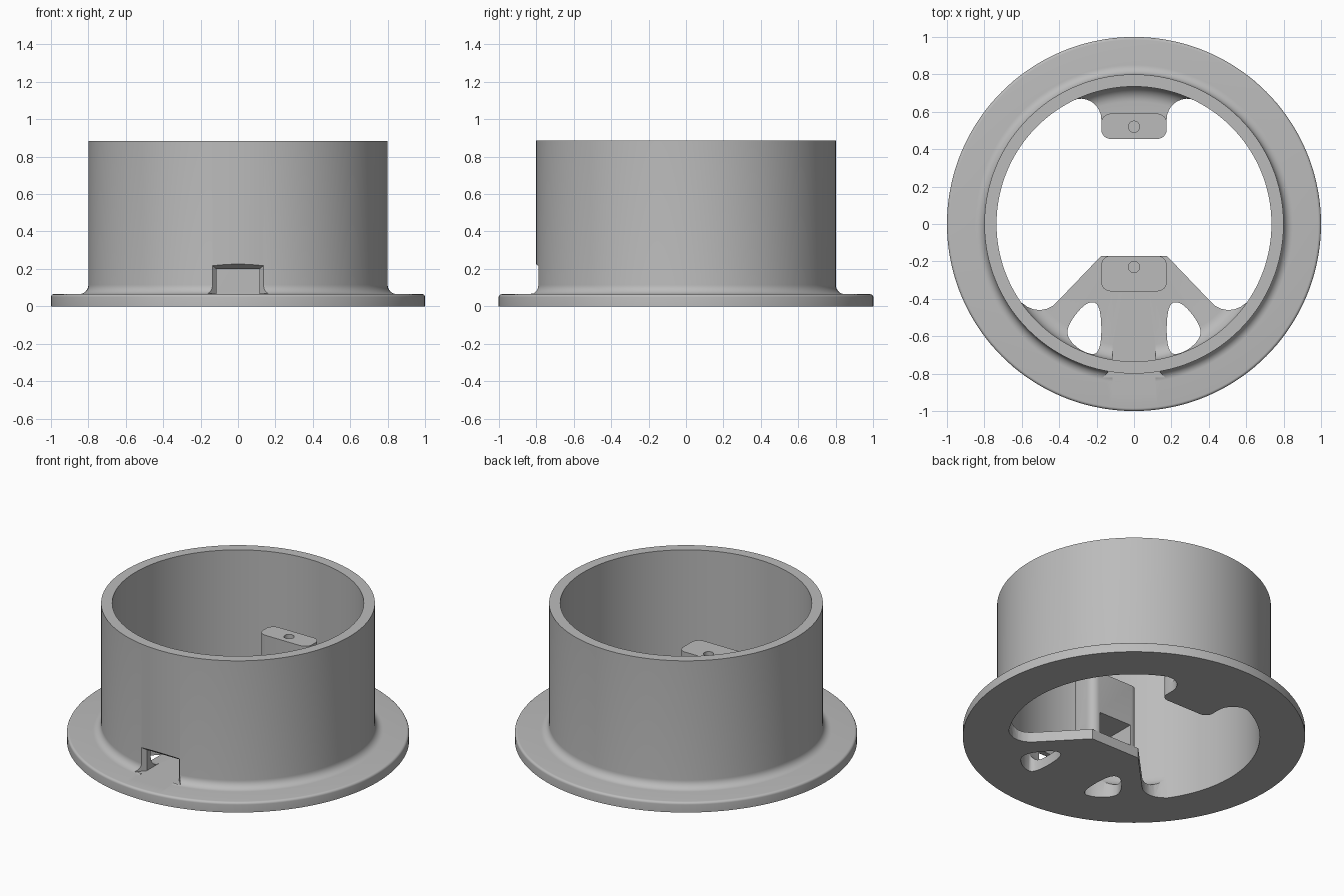
import bpy, bmesh, math
from math import sin, cos, pi

cube = bpy.data.objects.get("Cube")
if cube:
    bpy.data.objects.remove(cube, do_unlink=True)

grey = bpy.data.materials.new("plain grey")
grey.use_nodes = True
grey.diffuse_color = (0.5, 0.5, 0.5, 1)
grey.node_tree.nodes["Principled BSDF"].inputs["Base Color"].default_value = (0.5, 0.5, 0.5, 1)

PLATE, HEIGHT, INNER, OUTER = 0.065, 0.885, 0.735, 0.8
POST_TOP = 0.47


def finish(name, bm):
    bmesh.ops.remove_doubles(bm, verts=bm.verts, dist=1e-5)
    bmesh.ops.recalc_face_normals(bm, faces=bm.faces)
    mesh = bpy.data.meshes.new(name)
    bm.to_mesh(mesh)
    bm.free()
    mesh.materials.append(grey)
    obj = bpy.data.objects.new(name, mesh)
    bpy.context.collection.objects.link(obj)
    return obj


def arc(cx, cz, r, a0, a1, n=8):
    steps = [math.radians(a0 + (a1 - a0) * i / n) for i in range(n + 1)]
    return [(cx + r * cos(a), cz + r * sin(a)) for a in steps]


def revolve(name, profile, steps=144):
    bm = bmesh.new()
    verts = [bm.verts.new((r, 0, z)) for r, z in profile]
    edges = [bm.edges.new((verts[i - 1], verts[i])) for i in range(len(verts))]
    bmesh.ops.spin(bm, geom=verts + edges, cent=(0, 0, 0), axis=(0, 0, 1),
                   angle=2 * pi, steps=steps, use_merge=True)
    return finish(name, bm)


def prism(name, outline, z0, z1):
    bm = bmesh.new()
    face = bm.faces.new([bm.verts.new((x, y, z0)) for x, y in outline])
    top = bmesh.ops.extrude_face_region(bm, geom=[face])["geom"]
    moved = [v for v in top if isinstance(v, bmesh.types.BMVert)]
    bmesh.ops.translate(bm, verts=moved, vec=(0, 0, z1 - z0))
    return finish(name, bm)


def rounded_rect(x, y0, y1, r):
    return (arc(x - r, y1 - r, r, 0, 90) + arc(r - x, y1 - r, r, 90, 180)
            + arc(r - x, y0 + r, r, 180, 270) + arc(x - r, y0 + r, r, 270, 360))


def soften(points, rounds=3):
    # Corner cutting turns a coarse closed outline into a smooth one
    for _ in range(rounds):
        new = []
        for (ax, ay), (bx, by) in zip(points, points[1:] + points[:1]):
            new += [(ax * .75 + bx * .25, ay * .75 + by * .25),
                    (ax * .25 + bx * .75, ay * .25 + by * .75)]
        points = new
    return points


def mirrored(half):
    return half + [(-x, y) for x, y in reversed(half)]


def combine(obj, other, operation, keep=False):
    mod = obj.modifiers.new(operation, "BOOLEAN")
    mod.operation, mod.solver, mod.object = operation, "EXACT", other
    bpy.context.view_layer.update()
    graph = bpy.context.evaluated_depsgraph_get()
    mesh = bpy.data.meshes.new_from_object(obj.evaluated_get(graph))
    obj.modifiers.clear()
    obj.data = mesh
    if not keep:
        bpy.data.objects.remove(other, do_unlink=True)


# Flanged collar with a rounded rim and a fillet at the foot of the tube
collar = revolve("flanged_collar",
                 [(INNER, 0), (1, 0)] + arc(0.985, PLATE - 0.015, 0.015, 0, 90, 5)
                 + arc(OUTER + 0.05, PLATE + 0.05, 0.05, 270, 180)
                 + [(OUTER, HEIGHT), (INNER, HEIGHT)])


def bracket(name, outline, post):
    # Floor plate that sweeps up into the tube wall, trimmed to the outline
    obj = revolve(name, [(0.001, 0), (0.75, 0), (0.75, PLATE + 0.08)]
                  + arc(INNER - 0.08, PLATE + 0.08, 0.08, 0, -90) + [(0.001, PLATE)])
    combine(obj, prism("trim", outline, -0.1, 0.4), "INTERSECT")
    combine(obj, prism("post", post, 0, POST_TOP), "UNION")
    return obj


# Front bracket: spread plate with two lightening holes and a post
front_half = [(0.175, -0.17), (0.41, -0.415), (0.435, -0.438), (0.465, -0.453),
              (0.5, -0.46), (0.535, -0.457), (0.57, -0.443), (0.63, -0.4),
              (0.9, -0.4), (0.9, -0.9)]
front = bracket("front_bracket", mirrored(front_half), rounded_rect(0.175, -0.36, -0.17, 0.05))
hole = soften([(0.175, -0.43), (0.25, -0.41), (0.35, -0.53), (0.36, -0.61),
               (0.27, -0.69), (0.175, -0.7)])
for side in (1, -1):
    combine(front, prism("hole", [(side * x, y) for x, y in hole], -0.1, 0.4), "DIFFERENCE")

# Rear bracket: short tab flaring into the wall, with a post
rear_half = arc(0.125, 0.505, 0.05, -90, 0) + arc(0.285, 0.56, 0.11, 180, 80) \
    + [(0.36, 0.645), (0.6, 0.9)]
rear = bracket("rear_bracket", mirrored(rear_half), rounded_rect(0.175, 0.455, 0.59, 0.05))

# Cable channel through the wall and front post, flared at its mouth
channel = prism("channel_cutter", [(0.115, -0.9), (0.115, -0.1), (-0.115, -0.1), (-0.115, -0.9)],
                PLATE, 0.2)
flare = prism("flare_cutter", [(0.165, -0.82), (0.115, -0.765), (-0.115, -0.765), (-0.165, -0.82)],
              PLATE, 0.2)
for v in flare.data.vertices:
    if v.co.z > 0.1 and v.co.y < -0.8:
        v.co.z = 0.24
combine(collar, channel, "DIFFERENCE", keep=True)
combine(collar, flare, "DIFFERENCE")
combine(front, channel, "DIFFERENCE")

# Screw holes in the post tops
for obj, y in ((front, -0.23), (rear, 0.52)):
    ring = [(x, y + dy) for x, dy in arc(0, 0, 0.03, 0, 345, 23)]
    combine(obj, prism("screw_cutter", ring, 0.26, 0.6), "DIFFERENCE")

for obj in (collar, front, rear):
    bpy.ops.object.select_all(action="DESELECT")
    obj.select_set(True)
    bpy.context.view_layer.objects.active = obj
    bpy.ops.object.shade_smooth_by_angle(angle=math.radians(35))
